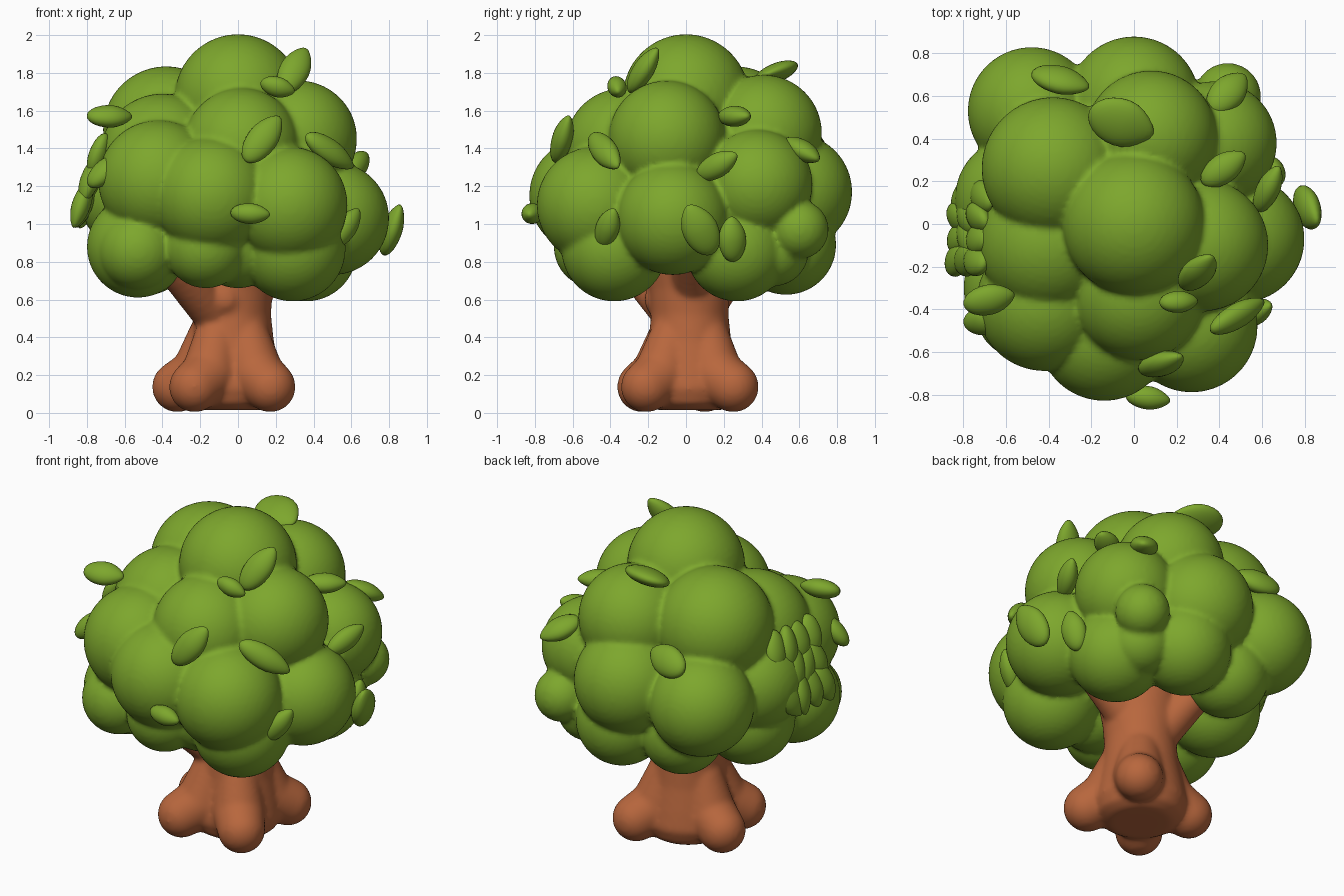
import bpy, bmesh, math, random
from mathutils import Vector, Matrix

if "Cube" in bpy.data.objects:
    bpy.data.objects.remove(bpy.data.objects["Cube"])

random.seed(3)


def material(name, rgb):
    m = bpy.data.materials.new(name)
    m.diffuse_color = (*rgb, 1)
    m.use_nodes = True
    m.node_tree.nodes["Principled BSDF"].inputs["Base Color"].default_value = m.diffuse_color
    return m


GREEN = material("leaf green", (0.205, 0.385, 0.026))
BROWN = material("bark brown", (0.48, 0.135, 0.047))


def ball(bm, c, r, squash=1.0):
    mat = Matrix.Translation(c) @ Matrix.Diagonal((r, r, r * squash, 1))
    bmesh.ops.create_icosphere(bm, subdivisions=4, radius=1, matrix=mat)


def limb(bm, a, b, ra, rb, n=10):
    """Tapering limb made of overlapping balls."""
    a, b = Vector(a), Vector(b)
    for i in range(n + 1):
        t = i / n
        ball(bm, a.lerp(b, t), ra + (rb - ra) * t)


def leaf(bm, a, b, width, thick, out):
    """Pointed lens from a to b, its flat side facing out."""
    a, b = Vector(a), Vector(b)
    ax = (b - a).normalized()
    side = ax.cross(out).normalized()
    rot = Matrix((ax, side, side.cross(ax))).transposed()
    half = (b - a).length / 2
    res = bmesh.ops.create_uvsphere(bm, u_segments=24, v_segments=14, radius=1)
    for v in res["verts"]:
        x, y, z = v.co
        w = 1 - 0.3 * max(0, x) ** 2          # narrower towards the tip
        v.co = (a + b) / 2 + rot @ Vector((x * half, y * width * w, z * thick * w))


def finish(bm, name, mat):
    me = bpy.data.meshes.new(name)
    bm.to_mesh(me)
    bm.free()
    me.materials.append(mat)
    ob = bpy.data.objects.new(name, me)
    bpy.context.collection.objects.link(ob)
    me.polygons.foreach_set("use_smooth", [True] * len(me.polygons))
    return ob


def fuse(ob, voxel, smooth):
    """Melt overlapping lumps into one soft skin."""
    m = ob.modifiers.new("fuse", "REMESH")
    m.mode, m.voxel_size, m.use_smooth_shade = "VOXEL", voxel, True
    s = ob.modifiers.new("soften", "SMOOTH")
    s.factor, s.iterations = 0.5, smooth


def bake(ob):
    """Turn the modifier result into plain geometry."""
    deps = bpy.context.evaluated_depsgraph_get()
    me = bpy.data.meshes.new_from_object(ob.evaluated_get(deps))
    ob.modifiers.clear()
    ob.data = me


# ---- foliage clumps: x, y, z, radius
CLUMPS = [
    (0, 0, 1.67, .335),
    # upper ring
    (-.38, .26, 1.50, .335), (.02, -.33, 1.41, .31), (.32, -.10, 1.45, .31),
    (.08, .41, 1.48, .31), (-.40, -.09, 1.36, .33),
    # middle ring
    (-.42, -.37, 1.23, .32), (-.14, -.52, 1.15, .31), (.27, -.48, 1.10, .31),
    (.50, -.07, 1.03, .30), (.38, .38, 1.21, .29), (0, .57, 1.17, .31),
    (-.48, .53, 1.13, .30), (-.55, .12, 1.14, .29), (.44, .60, .97, .155),
    # bottom ring
    (-.53, -.30, .88, .27), (-.53, -.42, .86, .21), (-.17, -.48, .88, .22),
    (.29, -.38, .87, .28), (.36, .27, .86, .27), (.07, .53, .89, .265),
    (.34, .46, .86, .19), (-.30, .46, .88, .24), (-.50, .10, .89, .27),
    (0, -.35, .90, .24),
]
bm = bmesh.new()
for x, y, z, r in CLUMPS:
    ball(bm, (x, y, z), r)
ball(bm, (0, 0, 1.2), .52, .9)
fuse(finish(bm, "foliage", GREEN), .016, 3)

# ---- single leaves: start, end, half width
LEAVES = [
    ((.24, -.30, 1.70), (.36, -.15, 1.93), .08), ((.12, -.37, 1.75), (.30, -.36, 1.70), .05),
    ((.04, -.69, 1.33), (.22, -.62, 1.57), .08), ((.36, -.50, 1.47), (.61, -.36, 1.30), .07),
    ((-.04, -.80, 1.06), (.17, -.83, 1.05), .055), ((.50, -.45, .88), (.64, -.38, 1.08), .065),
    ((.77, .14, .84), (.86, .01, 1.10), .095), ((.62, .25, .80), (.68, .24, 1.04), .075),
    ((.58, .06, 1.25), (.68, .27, 1.37), .065), ((.32, .19, 1.57), (.52, .33, 1.57), .07),
    ((.36, .53, 1.44), (.52, .70, 1.34), .08),
    ((-.80, -.38, 1.57), (-.56, -.33, 1.57), .075), ((-.48, .71, 1.40), (-.21, .64, 1.44), .09),
    ((-.79, -.47, 1.20), (-.62, -.44, 1.36), .07),
]
bm = bmesh.new()
for a, b, w in LEAVES:
    c = (Vector(a) + Vector(b)) / 2
    leaf(bm, a, b, w, .055, (c - Vector((0, 0, 1.15))).normalized())
leaf(bm, (-.21, .53, 1.81), (.09, .42, 1.79), .12, .05, Vector((0, -.45, 1)))
# dense tuft on the left side
for i in range(12):
    y, z = -.17 + .1 * (i % 4), 1.10 + .13 * (i // 4)
    x = (-.83, -.82, -.82, -.80)[i % 4] + .045 * (i // 4)
    d = Vector((-.04, random.uniform(-.07, .07), -.12))
    c = Vector((x, y, z))
    leaf(bm, c - d, c + d, .075, .05, Vector((-1, random.uniform(-.4, .4), .2)))
finish(bm, "leaves", GREEN)

# ---- trunk column with spreading roots and branches
bm = bmesh.new()
PROFILE = [(0, .015), (.18, .015), (.24, .05), (.27, .13), (.25, .24), (.22, .38),
           (.205, .52), (.215, .66), (.25, .85), (.25, .95), (0, .95)]
ring = [bm.verts.new((r - .03, .02, z)) for r, z in PROFILE]
edges = [bm.edges.new(p) for p in zip(ring, ring[1:])]
bmesh.ops.spin(bm, geom=ring + edges, cent=(-.03, .02, 0), axis=(0, 0, 1),
               angle=math.tau, steps=40, use_merge=True)
bmesh.ops.remove_doubles(bm, verts=bm.verts, dist=.001)
bmesh.ops.recalc_face_normals(bm, faces=bm.faces)
for x, y in [(-.23, -.23), (.17, -.21), (.17, .25), (-.32, .10)]:
    knee = (x * .62 - .01, y * .62, .20)
    limb(bm, (x * .4 - .02, y * .4 + .01, .40), knee, .12, .15)
    limb(bm, knee, (x, y, .138), .15, .135)
for foot, tip in [((-.10, -.04, .50), (-.36, -.30, .80)), ((0, .04, .60), (.33, .02, .88)),
                  ((-.06, .06, .52), (-.26, .32, .88))]:
    limb(bm, foot, tip, .12, .10)
limb(bm, (-.07, -.08, .68), (-.07, -.12, .60), .12, .10, 4)
trunk = finish(bm, "trunk", BROWN)
fuse(trunk, .014, 12)
bake(trunk)

# ---- bark grooves: angle, height, half length, half width, lean
bm = bmesh.new()
for ang, z, h, w, lean in [(-115, .20, .09, .025, .6), (-50, .41, .07, .02, 0), (-140, .45, .08, .02, .1),
                           (12, .47, .10, .035, .3), (15, .18, .08, .02, .15), (-30, .40, .06, .018, 0),
                           (100, .45, .09, .025, 0), (200, .40, .08, .02, .1), (50, .42, .08, .03, .2)]:
    out = Vector((math.cos(math.radians(ang)), math.sin(math.radians(ang)), 0))
    axis_pt = Vector((-.03, .02, z))
    hit, loc, nrm, _ = trunk.data.id_data and trunk.ray_cast(axis_pt + out, -out)
    if hit:
        up = Vector((0, 0, 1)) + out.cross(Vector((0, 0, 1))) * -lean
        up = (up - nrm * up.dot(nrm)).normalized() * h
        leaf(bm, loc - up, loc + up, w, .022, nrm)
cutter = finish(bm, "groove_cutter", BROWN)
cutter.hide_render = True
cut = trunk.modifiers.new("grooves", "BOOLEAN")
cut.operation, cut.object, cut.solver = "DIFFERENCE", cutter, "EXACT"
bake(trunk)
bpy.data.objects.remove(cutter)
bpy.context.view_layer.objects.active = trunk
trunk.select_set(True)
bpy.ops.object.shade_smooth_by_angle(angle=math.radians(40))
